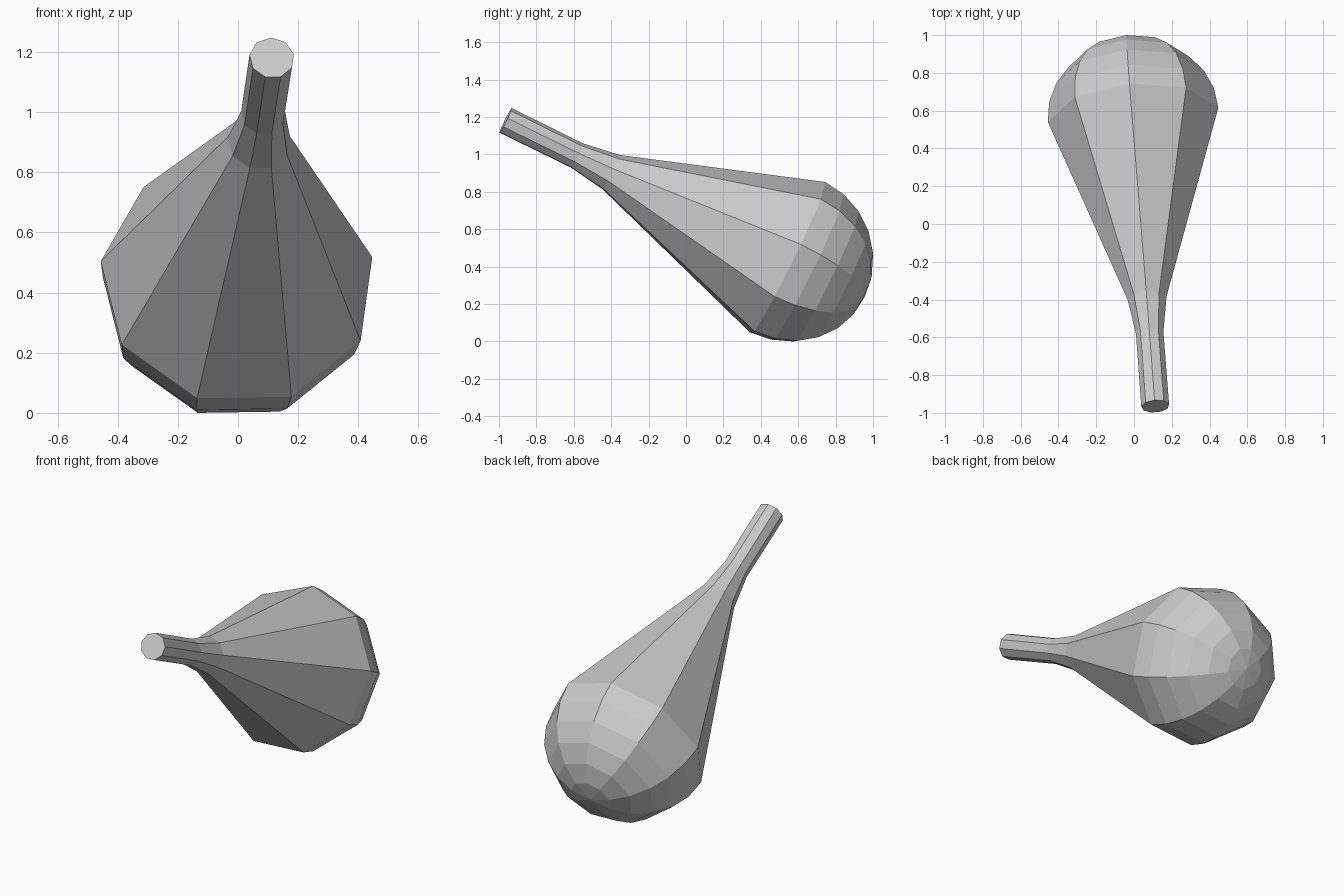
import bpy, bmesh
from math import sin, cos, radians
from mathutils import Vector, Matrix

if "Cube" in bpy.data.objects:
    bpy.data.objects.remove(bpy.data.objects["Cube"])

SIDES = 9
R = 0.46                                   # bulb radius
CENTRE = Vector((-0.001, 0.543, 0.443))    # bulb centre
axis = Vector((-0.0675, 0.8955, -0.44)).normalized()   # handle to bulb tip
side = Vector((axis.y, -axis.x, 0)).normalized()
up = side.cross(axis)

# profile (distance along axis, radius): handle, neck, then round bulb end
profile = [(-1.684, 0.075), (-1.257, 0.074), (-1.053, 0.105)]
profile += [(R * sin(radians(a)), R * cos(radians(a))) for a in range(0, 90, 15)]

bm = bmesh.new()
rings = []
for t, r in profile:
    ring = []
    for i in range(SIDES):
        a = radians(91 + 360 * i / SIDES)
        ring.append(bm.verts.new(CENTRE + axis * t + (side * cos(a) + up * sin(a)) * r))
    rings.append(ring)

# walls between neighbouring rings
for a, b in zip(rings, rings[1:]):
    for i in range(SIDES):
        j = (i + 1) % SIDES
        bm.faces.new((a[i], a[j], b[j], b[i]))

# flat handle end and pointed fan at the bulb tip
bm.faces.new(rings[0])
tip = bm.verts.new(CENTRE + axis * R)
for i in range(SIDES):
    bm.faces.new((rings[-1][i], rings[-1][(i + 1) % SIDES], tip))
bmesh.ops.recalc_face_normals(bm, faces=bm.faces)

# stand on the ground
lowest = min(v.co.z for v in bm.verts)
bmesh.ops.translate(bm, verts=bm.verts, vec=(0, 0, -lowest))

mesh = bpy.data.meshes.new("maraca")
bm.to_mesh(mesh)
bm.free()
bpy.context.collection.objects.link(bpy.data.objects.new("maraca", mesh))
